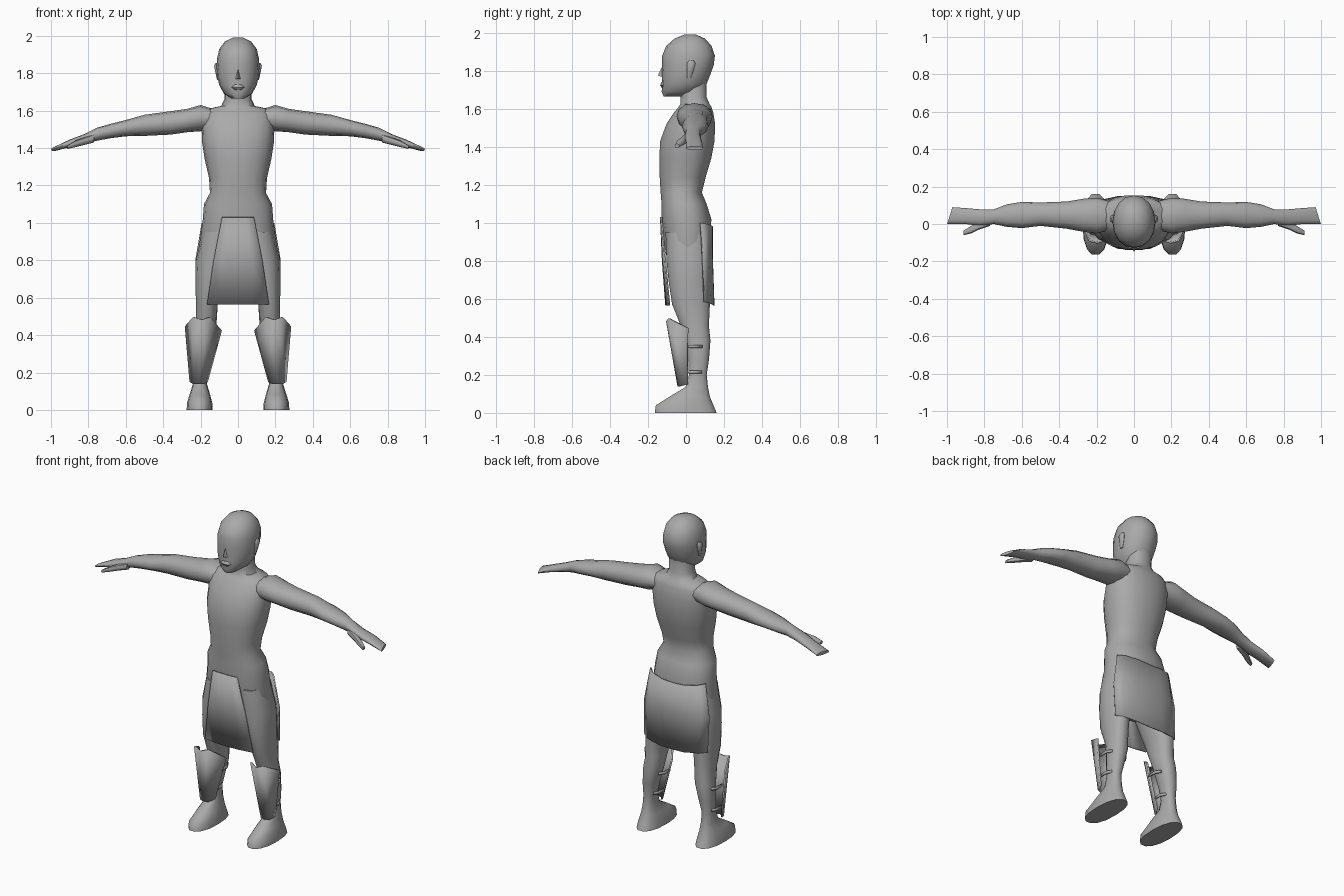
import bpy, bmesh, math

grey = bpy.data.materials.new("plain_grey")
grey.diffuse_color = (0.4, 0.4, 0.4, 1)


def finish(name, verts, faces, mirror=False, thick=0, angle=50):
    me = bpy.data.meshes.new(name)
    me.from_pydata(verts, [], faces)
    bm = bmesh.new()
    bm.from_mesh(me)
    bmesh.ops.recalc_face_normals(bm, faces=bm.faces)
    bm.to_mesh(me)
    bm.free()
    me.materials.append(grey)
    ob = bpy.data.objects.new(name, me)
    bpy.context.collection.objects.link(ob)
    bpy.ops.object.select_all(action='DESELECT')
    ob.select_set(True)
    bpy.context.view_layer.objects.active = ob
    bpy.ops.object.shade_smooth_by_angle(angle=math.radians(angle))
    if thick:
        s = ob.modifiers.new("thickness", 'SOLIDIFY')
        s.thickness, s.offset = thick, 0
    if mirror:
        ob.modifiers.new("mirror", 'MIRROR').use_mirror_merge = False
    return ob


def loft(name, rings, axis='z', n=14, power=2.2, mirror=False, caps=True):
    """Rings are (t, a0, a1, b0, b1[, lean]): a,b = x,y along z or y,z along x."""
    verts, faces = [], []
    for t, a0, a1, b0, b1, *lean in rings:
        for i in range(n):
            w = 2 * math.pi * i / n
            c, s = math.cos(w), math.sin(w)
            u = math.copysign(abs(c) ** (2 / power), c)
            v = math.copysign(abs(s) ** (2 / power), s)
            a, b = (a0 + a1 + u * (a1 - a0)) / 2, (b0 + b1 + v * (b1 - b0)) / 2
            if axis == 'z':
                verts.append((a, b, t + (lean[0] * v if lean else 0)))
            else:
                verts.append((t + (lean[0] * u if lean else 0), a, b))
    for r in range(len(rings) - 1):
        for i in range(n):
            j = (i + 1) % n
            faces.append((r * n + i, r * n + j, r * n + n + j, r * n + n + i))
    if caps:
        faces += [tuple(range(n)), tuple(range(len(verts) - n, len(verts)))]
    return finish(name, verts, faces, mirror)


def sheet(name, rows, mirror=False, thick=0.008):
    m = len(rows[0])
    faces = [(r * m + i, r * m + i + 1, (r + 1) * m + i + 1, (r + 1) * m + i)
             for r in range(len(rows) - 1) for i in range(m - 1)]
    return finish(name, [p for row in rows for p in row], faces, mirror, thick)


# Torso with hips and neck
loft("torso", [(z, -w, w, y0, y1) for z, w, y0, y1 in [
    (0.72, 0.17, -0.08, 0.11), (0.85, 0.212, -0.11, 0.13), (1.02, 0.188, -0.13, 0.135),
    (1.1, 0.182, -0.13, 0.11), (1.16, 0.15, -0.135, 0.085), (1.24, 0.155, -0.14, 0.105),
    (1.34, 0.178, -0.142, 0.135), (1.43, 0.192, -0.138, 0.152), (1.52, 0.195, -0.105, 0.155),
    (1.58, 0.19, -0.065, 0.145), (1.61, 0.16, -0.04, 0.135), (1.625, 0.09, -0.03, 0.125),
    (1.66, 0.073, -0.03, 0.11), (1.75, 0.07, -0.03, 0.11)]], n=18, power=2.3)

# Head
loft("head", [(z, -w, w, y0, y1) for z, w, y0, y1 in [
    (1.665, 0.035, -0.118, 0.0), (1.69, 0.075, -0.128, 0.075), (1.735, 0.1, -0.125, 0.11),
    (1.78, 0.11, -0.128, 0.128), (1.83, 0.115, -0.125, 0.146), (1.88, 0.112, -0.125, 0.152),
    (1.93, 0.1, -0.105, 0.135), (1.97, 0.07, -0.06, 0.1), (1.99, 0.03, -0.01, 0.055)]],
    n=16, power=2.15)

# Nose, lips and ears
finish("nose", [(0, -0.12, 1.835), (-0.02, -0.115, 1.765), (0.02, -0.115, 1.765), (0, -0.148, 1.775)],
       [(0, 1, 3), (0, 3, 2), (1, 2, 3)])
loft("lips", [(1.71, -0.02, 0.02, -0.128, -0.1), (1.725, -0.035, 0.035, -0.136, -0.1),
              (1.74, -0.02, 0.02, -0.13, -0.1)], n=8)
loft("ear", [(1.765, 0.1, 0.112, 0.005, 0.025), (1.8, 0.1, 0.12, 0.005, 0.04),
             (1.84, 0.1, 0.128, 0.005, 0.05), (1.855, 0.1, 0.12, 0.015, 0.04)], n=8, mirror=True)

# Arms with flat hands
loft("arm", [(0.12, -0.03, 0.12, 1.51, 1.605), (0.2, -0.05, 0.14, 1.49, 1.63),
             (0.27, -0.042, 0.135, 1.485, 1.61), (0.36, -0.025, 0.12, 1.472, 1.597),
             (0.5, -0.01, 0.115, 1.465, 1.578), (0.6, -0.022, 0.118, 1.463, 1.55),
             (0.68, -0.015, 0.105, 1.453, 1.53), (0.75, 0.0, 0.078, 1.44, 1.51),
             (0.82, -0.01, 0.078, 1.425, 1.475), (0.9, 0.0, 0.085, 1.405, 1.445),
             (0.985, 0.0, 0.09, 1.383, 1.403, -0.014)], 'x', 12, mirror=True)
loft("thumb", [(0.77, -0.01, 0.03, 1.43, 1.475), (0.83, -0.03, 0.01, 1.415, 1.455),
               (0.87, -0.05, -0.01, 1.405, 1.44), (0.912, -0.06, -0.035, 1.395, 1.415)],
     'x', 8, mirror=True)

# Legs running down into the feet
loft("leg", [(0.0, 0.135, 0.275, -0.168, 0.165), (0.04, 0.138, 0.272, -0.162, 0.148),
             (0.085, 0.15, 0.258, -0.09, 0.128), (0.135, 0.165, 0.242, -0.005, 0.117),
             (0.2, 0.168, 0.238, 0.015, 0.11), (0.28, 0.15, 0.24, 0.01, 0.122),
             (0.38, 0.125, 0.235, -0.005, 0.13), (0.46, 0.115, 0.225, -0.03, 0.122),
             (0.57, 0.108, 0.225, -0.075, 0.128), (0.7, 0.05, 0.228, -0.095, 0.13),
             (0.8, 0.01, 0.226, -0.105, 0.132), (0.95, 0.0, 0.19, -0.11, 0.12)],
     n=14, power=2.3, mirror=True)

# Shin guards
sheet("shin_guard", [
    [(0.09, 0.01, 0.425), (0.15, -0.085, 0.497), (0.195, -0.1, 0.482), (0.238, -0.09, 0.497), (0.28, 0.01, 0.447)],
    [(0.165, 0.008, 0.15), (0.185, -0.03, 0.14), (0.21, -0.04, 0.14), (0.238, -0.03, 0.14), (0.255, 0.008, 0.15)]],
    mirror=True, thick=0.01)

# Straps behind the shin guards
for i, (z, x0, x1) in enumerate([(0.35, 0.112, 0.252), (0.215, 0.152, 0.25)]):
    sheet(f"strap_{i + 1}", [[(x0, 0.0, h), (x0, 0.055, h), (x0 + 0.02, 0.085, h)]
                             for h in (z - 0.008, z + 0.008)], mirror=True)
    sheet(f"outer_strap_{i + 1}", [[(x1, 0.0, h), (x1, 0.055, h), (x1 - 0.02, 0.085, h)]
                                   for h in (z - 0.008, z + 0.008)], mirror=True)

# Skirt panels, front and back
sheet("front_panel", [[(w * k, y + d * k * k, z) for k in (-1, -0.5, 0, 0.5, 1)]
                      for z, w, y, d in [(1.03, 0.085, -0.133, 0.004), (0.8, 0.13, -0.123, 0.014),
                                         (0.565, 0.165, -0.105, 0.018)]])
sheet("back_panel", [[(w * k, y - d * k ** 4, z + r * k * k) for k in (-1, -0.8, -0.4, 0, 0.4, 0.8, 1)]
                     for z, w, y, d, r in [(0.98, 0.192, 0.137, 0.06, 0.02), (0.8, 0.226, 0.138, 0.05, 0),
                                           (0.565, 0.22, 0.146, 0.05, 0.02)]])
